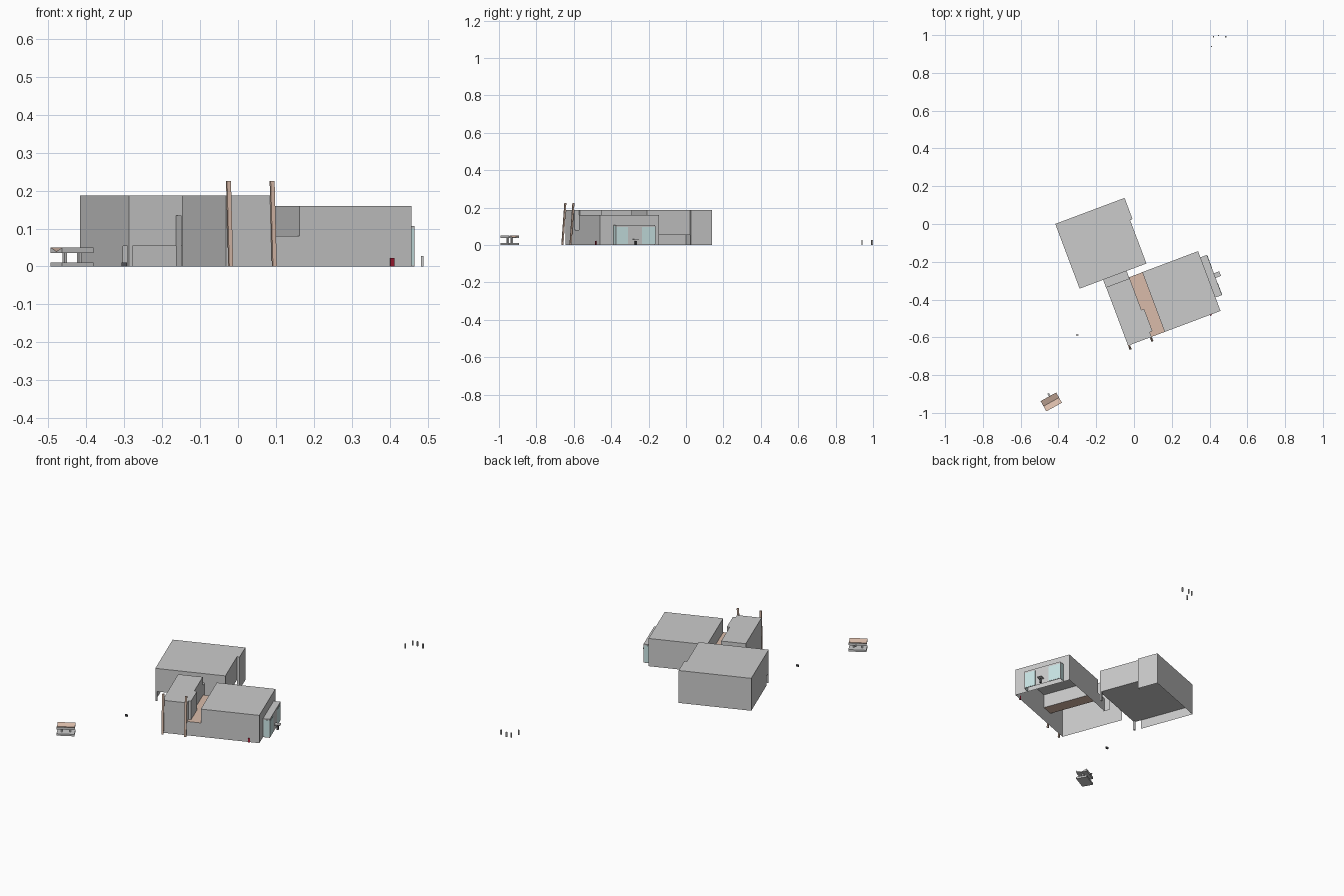
import bpy, math
from mathutils import Matrix

if "Cube" in bpy.data.objects:
    bpy.data.objects.remove(bpy.data.objects["Cube"])

SITE = Matrix.Rotation(math.radians(20.6), 4, 'Z')


def material(name, rgb):
    m = bpy.data.materials.new(name)
    m.diffuse_color = (*rgb, 1)
    m.use_nodes = True
    m.node_tree.nodes["Principled BSDF"].inputs["Base Color"].default_value = m.diffuse_color
    return m


TAN = material("tan", (0.70, 0.50, 0.40))
GLASS = material("glass", (0.60, 0.80, 0.80))
RED = material("red", (0.35, 0.01, 0.03))
DARK = material("dark", (0.08, 0.08, 0.09))


def mesh(name, verts, faces, matrix=SITE, mat=None):
    me = bpy.data.meshes.new(name)
    me.from_pydata(verts, [], faces)
    ob = bpy.data.objects.new(name, me)
    bpy.context.collection.objects.link(ob)
    ob.matrix_world = matrix
    if mat:
        me.materials.append(mat)
    return ob


def shell(name, pts, zs, top, mat=None):
    """Counter-clockwise outline, open below; zs = wall foot height per edge."""
    n = len(pts)
    verts = [(x, y, top) for x, y in pts]
    faces = [tuple(range(n))]
    for i, z in enumerate(zs):
        if z < top:
            j, k = (i + 1) % n, len(verts)
            verts += [(*pts[i], z), (*pts[j], z)]
            faces.append((i, k, k + 1, j))
    return mesh(name, verts, faces, mat=mat)


def box(name, lo, hi, matrix=SITE, mat=None, shift=0):
    """Box between two corners; shift slides the top along y to make it lean."""
    verts = [(x, y + (shift if z == hi[2] else 0), z)
             for z in (lo[2], hi[2])
             for x, y in ((lo[0], lo[1]), (hi[0], lo[1]), (hi[0], hi[1]), (lo[0], hi[1]))]
    faces = [(3, 2, 1, 0), (4, 5, 6, 7)] + [(i, (i + 1) % 4, (i + 1) % 4 + 4, i + 4) for i in range(4)]
    return mesh(name, verts, faces, matrix, mat)


# Rear hall: undercut along the south and part of the east side
S = 0.054
shell("rear_hall",
      [(-0.39, -0.219), (-0.012, -0.219), (-0.012, 0.027), (0.002, 0.027),
       (0.002, 0.147), (-0.39, 0.147), (-0.39, -0.176)],
      [S, S, 0, 0, 0, 0, S], 0.187)
mesh("rear_hall_soffit",
     [(-0.39, -0.219, S), (-0.39, 0.147, S), (-0.012, 0.147, S), (-0.012, -0.219, S)],
     [(0, 1, 2, 3)])
for i, x in enumerate((-0.39, -0.022)):
    box(f"corner_post_{i}", (x, -0.219, 0), (x + 0.01, -0.209, S))

# Front building: tall wing, low terrace, main hall and link to the rear
T = 0.08
shell("tall_wing",
      [(-0.256, -0.592), (-0.123, -0.592), (-0.123, -0.565), (-0.108, -0.565),
       (-0.108, -0.44), (-0.123, -0.44), (-0.123, -0.261), (-0.256, -0.261)],
      [0, T, T, T, T, T, 0.134, 0], 0.187)
shell("terrace", [(-0.123, -0.592), (-0.049, -0.592), (-0.049, -0.255), (-0.123, -0.255)],
      [T] * 4, T, TAN)
for n, y, order in (("front", -0.592, (0, 1, 2, 3)), ("rear", -0.255, (3, 2, 1, 0))):
    mesh(f"terrace_{n}_wall", [(-0.123, y, 0), (-0.049, y, 0), (-0.049, y, T), (-0.123, y, T)], [order])
shell("main_hall", [(-0.049, -0.592), (0.267, -0.592), (0.267, -0.254), (-0.049, -0.254)],
      [0, 0, 0, T], 0.16)
shell("link", [(-0.257, -0.261), (-0.124, -0.261), (-0.124, -0.219), (-0.257, -0.219)],
      [0.134, 0, 0.134, 0], 0.134)

# Leaning fins on the front wall
for i, x in enumerate((-0.256, -0.133)):
    box(f"leaning_fin_{i}", (x, -0.616, 0), (x + 0.011, -0.608, 0.225), mat=TAN, shift=0.017)

# Entrance lobby with glazed panels
shell("entrance_lobby", [(0.267, -0.515), (0.304, -0.515), (0.304, -0.29), (0.267, -0.29)],
      [0, 0, 0, 0.107], 0.107)
for i, (a, b) in enumerate(((-0.512, -0.484), (-0.482, -0.447), (-0.365, -0.33), (-0.328, -0.293))):
    box(f"lobby_glass_{i}", (0.303, a, 0.004), (0.3055, b, 0.095), mat=GLASS)
for i, y in enumerate((-0.516, -0.291)):
    box(f"lobby_side_glass_{i}", (0.271, y, 0.004), (0.302, y + 0.002, 0.1), mat=GLASS)

# Small stand by the entrance and red cabinet on the front wall
box("stand_top", (0.304, -0.419, 0.029), (0.334, -0.393, 0.033))
box("stand_post", (0.314, -0.411, 0), (0.323, -0.401, 0.022), mat=DARK)
box("red_cabinet", (0.206, -0.597, 0), (0.217, -0.591, 0.022), mat=RED)

# Shelter with a butterfly roof
M = Matrix.Translation((-0.438, -0.942, 0)) @ Matrix.Rotation(math.radians(29), 4, 'Z')
L, W = 0.047, 0.031
box("shelter_base", (-L, -W, 0), (L, W, 0.011), M)
for i, x in enumerate((-0.022, 0.022)):
    box(f"shelter_post_{i}", (x - 0.004, -0.005, 0.011), (x + 0.004, 0.005, 0.037), M)
profile = [(-W, 0.036), (W, 0.036), (W, 0.05), (0, 0.039), (-W, 0.05)]
roof = mesh("shelter_roof", [(x, y, z) for x in (-L, L) for y, z in profile],
            [(4, 3, 2, 1, 0), (5, 6, 7, 8, 9)] +
            [(i, (i + 1) % 5, (i + 1) % 5 + 5, i + 5) for i in range(5)], M)
roof.data.materials.append(material("plain", (0.8, 0.8, 0.8)))
roof.data.materials.append(TAN)
for i in (4, 5):  # the two upper slopes
    roof.data.polygons[i + 0].material_index = 1
box("shelter_spout", (0.003, W, 0.036), (0.012, W + 0.016, 0.04), M)

# Low block on the ground and bollards at the far corner
box("low_block", (-0.308, -0.591, 0.0), (-0.293, -0.584, 0.011), Matrix(), DARK)
for i, (x, y) in enumerate(((0.421, 0.991), (0.447, 0.997), (0.486, 0.991), (0.41, 0.94))):
    box(f"bollard_{i}", (x - 0.0035, y - 0.003, 0), (x + 0.0035, y + 0.003, 0.027), Matrix())
